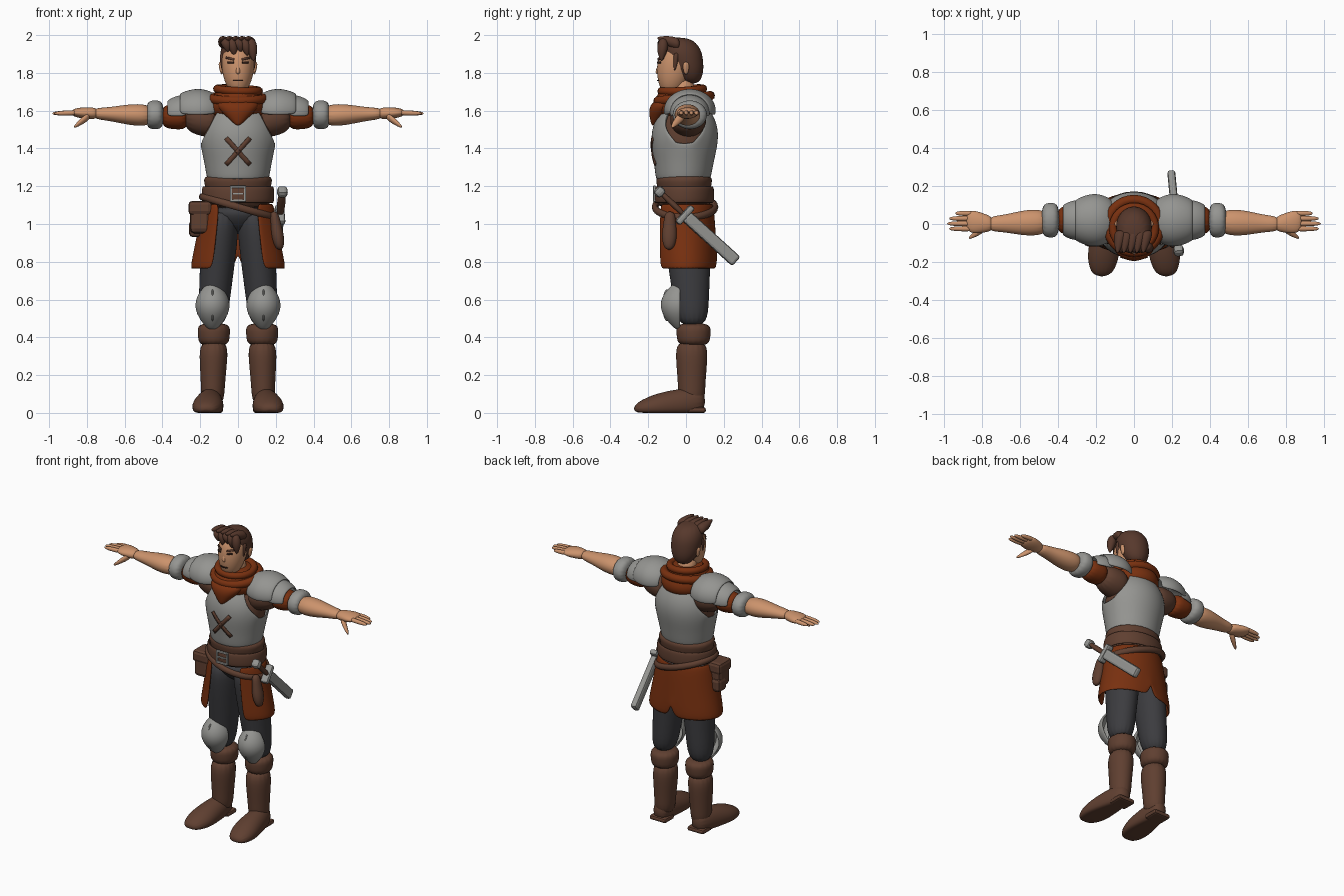
import bpy, bmesh, math
from mathutils import Vector

cube = bpy.data.objects.get("Cube")
if cube:
    bpy.data.objects.remove(cube)


def material(name, red, green, blue):
    mat = bpy.data.materials.new(name)
    mat.use_nodes = True
    mat.diffuse_color = (red, green, blue, 1)
    mat.node_tree.nodes["Principled BSDF"].inputs["Base Color"].default_value = mat.diffuse_color
    return mat


SKIN = material("skin", .6, .29, .15)
LEATHER = material("brown leather", .115, .05, .03)
HAIR = material("brown hair", .095, .04, .025)
RUST = material("rust cloth", .19, .03, .005)
METAL = material("grey metal", .3, .3, .285)
CLOTH = material("dark trousers", .045, .045, .05)
DARK = material("dark brown", .035, .015, .01)


def add(name, bm, mat, mirror=False, smooth=True):
    """Turn a bmesh into a named object, optionally mirrored to the other side."""
    mesh = bpy.data.meshes.new(name)
    bm.to_mesh(mesh)
    bm.free()
    mesh.materials.append(mat)
    if smooth:
        mesh.shade_smooth()
    ob = bpy.data.objects.new(name, mesh)
    bpy.context.collection.objects.link(ob)
    if mirror:
        ob.modifiers.new("mirror", 'MIRROR').use_mirror_merge = False
    return ob


def thicken(ob, thickness):
    solid = ob.modifiers.new("thickness", 'SOLIDIFY')
    solid.thickness, solid.offset = thickness, 0


def limb(name, start, end, radii, mat, depth=(1, 1), sides=16, arc=None,
         mirror=False, thick=0, cuts=(), edit=None):
    """Evenly spaced elliptical rings from start to end; depth is the ratio of the two radii at each end."""
    start, end = Vector(start), Vector(end)
    span = [abs(d) for d in end - start]
    along = span.index(max(span))
    across, up = [axis for axis in range(3) if axis != along]
    low, high = arc or (0, 360)
    count = sides + 1 if arc else sides
    bm = bmesh.new()
    grid = []
    for k, radius in enumerate(radii):
        t = k / (len(radii) - 1)
        ratio = depth[0] + (depth[1] - depth[0]) * t
        row = []
        for i in range(count):
            angle = math.radians(low + (high - low) * i / sides)
            co = start.lerp(end, t)
            co[across] += radius * math.cos(angle)
            co[up] += radius * ratio * math.sin(angle)
            row.append(bm.verts.new(co))
        grid.append(row)
    for lower, upper in zip(grid, grid[1:]):
        for i in range(sides):
            j = (i + 1) % count
            bm.faces.new((lower[i], lower[j], upper[j], upper[i]))
    if not thick:
        bm.faces.new(grid[0])
        bm.faces.new(grid[-1])
    if edit:
        edit(grid)
    for point, normal in cuts:
        bmesh.ops.bisect_plane(bm, geom=bm.verts[:] + bm.edges[:] + bm.faces[:],
                               plane_co=point, plane_no=normal, clear_outer=True)
    bmesh.ops.recalc_face_normals(bm, faces=bm.faces[:])
    ob = add(name, bm, mat, mirror)
    if thick:
        thicken(ob, thick)
    subdivision = ob.modifiers.new("smooth", 'SUBSURF')
    subdivision.levels = subdivision.render_levels = 2
    return ob


def box(name, centre, size, mat, bevel=.01, turn=None, mirror=False):
    bm = bmesh.new()
    bmesh.ops.create_cube(bm)
    bmesh.ops.scale(bm, vec=size, verts=bm.verts)
    bmesh.ops.bevel(bm, geom=bm.edges[:], offset=bevel, segments=2, affect='EDGES', profile=.5)
    if turn:
        bmesh.ops.rotate(bm, matrix=turn.to_matrix(), verts=bm.verts)
    bmesh.ops.translate(bm, vec=centre, verts=bm.verts)
    return add(name, bm, mat, mirror, smooth=False)


def hoop(name, centre, radius, width, mat, tilt=(0, 0, 0), depth=1):
    bpy.ops.mesh.primitive_torus_add(major_segments=32, minor_segments=10, major_radius=radius,
                                     minor_radius=width, location=centre, rotation=tilt)
    ob = bpy.context.object
    ob.name = name
    ob.scale.y = depth
    ob.data.materials.append(mat)
    ob.data.shade_smooth()


def inlay(name, start, end, width, target, mat, mirror=False):
    """Thin strip, given in x and z, projected onto the front of a target."""
    first, last = [Vector((x, -.4, z)) for x, z in (start, end)]
    side = (last - first).cross(Vector((0, 1, 0))).normalized() * width / 2
    bm = bmesh.new()
    steps = 8
    pairs = [[bm.verts.new(first.lerp(last, i / steps) + side * sign) for sign in (-1, 1)]
             for i in range(steps + 1)]
    for (a, b), (c, d) in zip(pairs, pairs[1:]):
        bm.faces.new((a, b, d, c))
    ob = add(name, bm, mat, mirror)
    wrap = ob.modifiers.new("wrap", 'SHRINKWRAP')
    wrap.target, wrap.wrap_method, wrap.wrap_mode, wrap.offset = target, 'PROJECT', 'ABOVE_SURFACE', .004
    wrap.use_project_y, wrap.use_positive_direction = True, True
    thicken(ob, .006)


# Head and face
head = limb("head", (0, -.08, 1.69), (0, -.03, 1.97), (.04, .07, .085, .09, .085, .05), SKIN, depth=(1.1, 1.2))
limb("neck", (0, 0, 1.6), (0, -.02, 1.78), (.08, .06, .06), SKIN)
limb("nose", (0, -.14, 1.79), (0, -.13, 1.88), (.015, .016, .01, .008), SKIN, depth=(1.8, 1), sides=8)
limb("ear", (.085, 0, 1.79), (.095, 0, 1.86), (.006, .012, .01), SKIN, depth=(1.6, 1.6), sides=8, mirror=True)
inlay("eyebrow", (.02, 1.87), (.06, 1.88), .011, head, HAIR, mirror=True)
inlay("eye", (.022, 1.855), (.05, 1.855), .01, head, DARK, mirror=True)
inlay("mouth", (-.024, 1.76), (.024, 1.76), .005, head, DARK)

# Hair cap with a fringe of tufts
limb("hair", (0, .03, 1.74), (0, -.045, 1.99), (.045, .087, .096, .098, .06), HAIR, depth=(.9, 1.2))
for step in range(-2, 3):
    x = step * .034
    drop = .05 if step == 2 else .02 * (step % 2)
    limb("fringe_tuft", (x, -.12, 1.985), (x + .015, -.13, 1.91 - drop), (.02, .034, .026, .004),
         HAIR, sides=8, mirror=False)
    limb("crest_tuft", (x, -.03, 1.95), (x - .02, -.155, 1.985), (.035, .035, .025, .005), HAIR, sides=8)
limb("sideburn", (.082, -.05, 1.91), (.082, -.06, 1.81), (.016, .016, .004), HAIR, sides=8, mirror=True)

# Scarf
limb("scarf", (0, 0, 1.55), (0, -.02, 1.73), (.12, .155, .155, .13, .09), RUST, depth=(1, 1.1), sides=24)
limb("scarf_point", (0, -.175, 1.52), (0, -.1, 1.66), (.01, .06, .11, .12), RUST, depth=(.8, .6))
hoop("lower_fold", (0, -.01, 1.665), .138, .026, RUST, tilt=(.1, 0, 0))
hoop("upper_fold", (0, -.02, 1.71), .11, .022, RUST, tilt=(.06, .05, 0))

# Torso, breastplate and its crossed straps
chest, collar = (0, -.015, 1.235), (0, 0, 1.64)
girth = (.16, .175, .2, .19, .11)
limb("shirt", chest, collar, [radius - .012 for radius in girth], LEATHER, depth=(.87, .87), sides=24)
plate = limb("breastplate", chest, collar, girth, METAL, depth=(.88, .88), sides=24, thick=.012,
             cuts=[((side * .125, 0, 1.56), (side, 0, .55)) for side in (-1, 1)])
for side in (-1, 1):
    inlay("chest_strap", (-.062, 1.385 - side * .07), (.062, 1.385 + side * .07), .024, plate, LEATHER)

# Waist wrap, belts and buckle
limb("waist_wrap", (0, -.01, 1.08), (0, -.01, 1.27), (.175, .17, .168, .184, .18), LEATHER, depth=(.82, .82), sides=24)
limb("belt", (0, -.01, 1.11), (0, -.01, 1.2), (.185, .188, .185), LEATHER, depth=(.82, .82), sides=24, thick=.014)
hoop("sword_belt", (0, -.005, 1.09), .195, .02, LEATHER, tilt=(0, .28, 0), depth=.82)
for side in (-1, 1):
    box("buckle_side", (side * .037, -.166, 1.16), (.013, .016, .085), METAL, bevel=.004)
    box("buckle_bar", (0, -.168, 1.16 + side * .036), (.08, .016, .013), METAL, bevel=.004)
box("buckle_pin", (0, -.17, 1.16), (.06, .012, .01), METAL, bevel=.003)


# Open-fronted skirt with a slit at the back
def cut_slit(grid):
    hem = grid[0]
    middle = len(hem) // 2
    hem[middle].co.z += .1
    for neighbour in (hem[middle - 1], hem[middle + 1]):
        neighbour.co.x *= .4


limb("skirt", (0, 0, .76), (0, -.01, 1.11), (.247, .222, .2, .18), RUST, depth=(.65, .82),
     sides=28, arc=(-57, 237), thick=.018, edit=cut_slit)

# Legs and knee guards
limb("hips", (0, .01, .95), (0, 0, 1.1), (.06, .15, .165), CLOTH, depth=(.8, .8))
limb("trouser_leg", (.137, .035, .45), (.085, 0, 1.09), (.075, .085, .093, .1, .095), CLOTH,
     depth=(1.08, 1.35), mirror=True)
limb("knee_guard", (.135, -.03, .44), (.135, -.03, .7), (.015, .09, .09, .01), METAL, depth=(1.1, 1.2),
     sides=8, arc=(180, 360), thick=.014, mirror=True)
limb("knee_ridge", (.135, -.1, .48), (.135, -.1, .66), (.006, .014, .006), METAL,
     depth=(2.5, 2.5), sides=8, mirror=True)


# Boots
def flatten_sole(grid):
    for vert in sum(grid, []):
        vert.co.z = max(vert.co.z, 0)


limb("boot_shaft", (.135, .03, .03), (.128, .03, .39), (.062, .064, .075, .078), LEATHER, depth=(1.15, 1.12), mirror=True)
limb("boot_cuff", (.128, .04, .35), (.128, .04, .48), (.083, .086, .092), LEATHER, depth=(1.06, 1.06), mirror=True)
limb("boot_foot", (.14, .105, .06), (.17, -.28, .02), (.045, .068, .08, .088, .05), LEATHER,
     depth=(1.5, .5), mirror=True, edit=flatten_sole)
box("boot_heel", (.14, .055, .015), (.12, .1, .03), LEATHER, bevel=.012, mirror=True)

# Sleeves and shoulder armour
limb("sleeve_top", (.1, .01, 1.545), (.29, .015, 1.565), (.1, .1, .07), LEATHER, depth=(.95, .95), mirror=True)
limb("sleeve", (.26, .02, 1.565), (.41, .02, 1.57), (.078, .08, .07), RUST, depth=(.86, .86), mirror=True)
limb("arm_band", (.39, .02, 1.578), (.49, .02, 1.578), (.088, .096, .085), METAL, depth=(.83, .85), mirror=True)
limb("pauldron", (.115, .02, 1.6), (.31, .02, 1.6), (.1, .135, .13, .1), METAL, depth=(.8, .85),
     sides=12, arc=(-12, 192), thick=.016, mirror=True)
limb("pauldron_lame", (.27, .02, 1.59), (.375, .02, 1.585), (.1, .1, .074), METAL, depth=(.9, .85),
     sides=12, arc=(-12, 192), thick=.014, mirror=True)

# Forearms and hands
wrist, knuckles = (.77, 0, 1.585), (.885, .015, 1.59)
limb("forearm", (.45, .01, 1.575), wrist, (.06, .073, .062, .045, .04), SKIN, depth=(.87, .75), mirror=True)
limb("palm", (.74, 0, 1.585), knuckles, (.038, .05, .064, .052), SKIN, depth=(.8, .3), mirror=True)
for finger in range(4):
    y = .056 - finger * .027
    reach = .985 - .011 * (finger - 2) ** 2
    limb("finger", (.85, y, 1.59), (reach, y, 1.585), (.015, .015, .014, .008), SKIN, sides=8, mirror=True)
limb("thumb", (.78, -.015, 1.58), (.87, -.075, 1.512), (.024, .024, .018, .008), SKIN, sides=8, mirror=True)

# Pouches
box("pouch", (-.2, -.05, 1.025), (.11, .12, .15), LEATHER, bevel=.025)
box("pouch_flap", (-.2, -.05, 1.085), (.125, .135, .075), LEATHER, bevel=.02)
box("small_pouch", (-.225, -.025, .975), (.07, .09, .09), LEATHER, bevel=.022)
limb("side_pouch", (.222, -.09, .86), (.19, -.085, 1.07), (.02, .038, .028, .024), LEATHER, depth=(1.2, 1.2), sides=12)

# Sword hung at the left hip
pommel, tip = Vector((.235, -.14, 1.17)), Vector((.197, .262, .805))
blade = tip - pommel
turn = blade.to_track_quat('Z', 'X')
limb("sword_grip", pommel, pommel + blade * .34, (.02, .024, .02), LEATHER, sides=12)
box("sword_pommel", pommel, (.055, .055, .05), METAL, bevel=.018, turn=turn)
box("sword_guard", pommel + blade * .335, (.12, .05, .035), METAL, bevel=.012, turn=turn)
box("scabbard", pommel + blade * .68, (.066, .042, blade.length * .66), METAL, bevel=.014, turn=turn)
